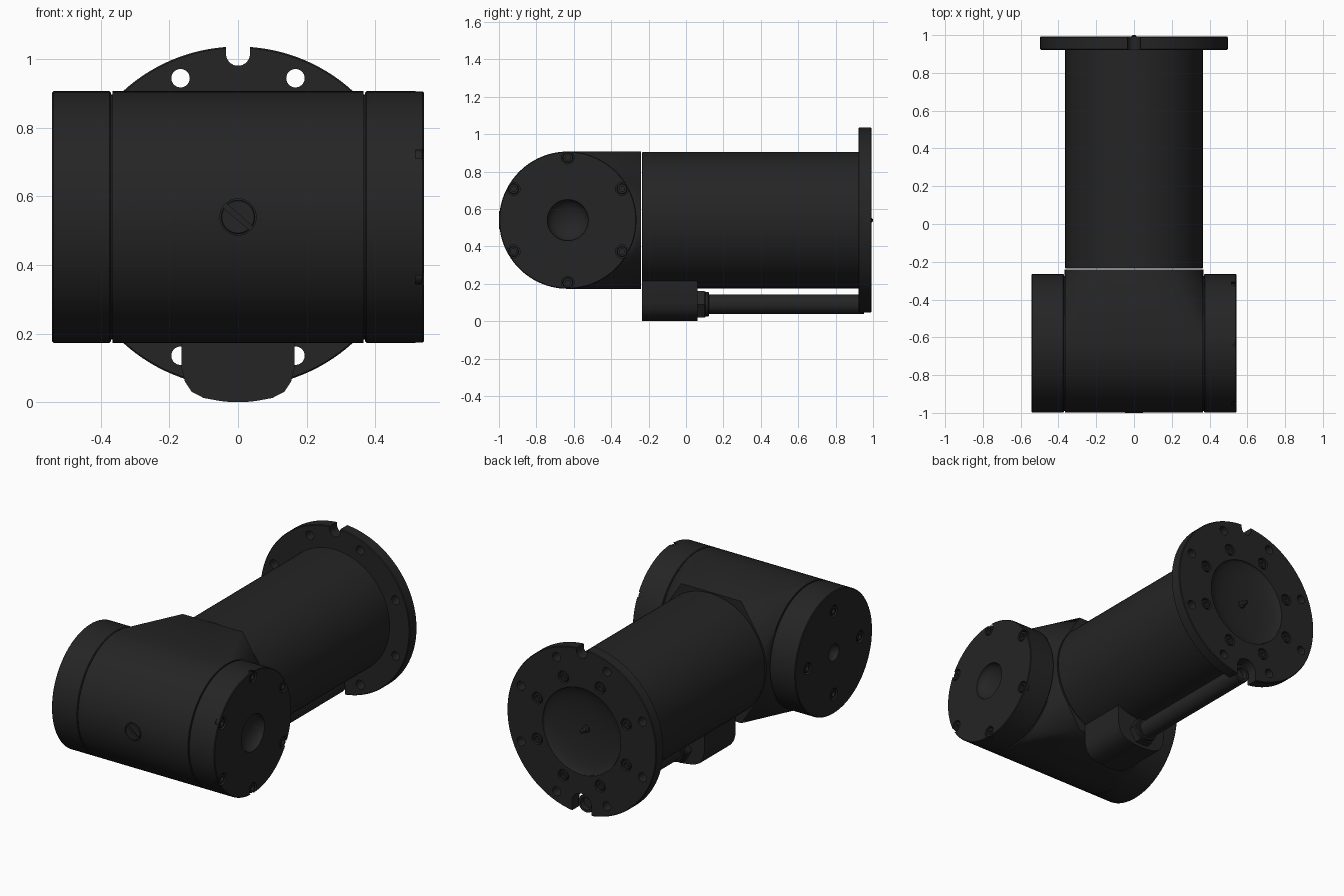
import bpy, bmesh
from math import sin, cos, pi, radians
from mathutils import Vector

if "Cube" in bpy.data.objects:
    bpy.data.objects.remove(bpy.data.objects["Cube"])

ZC = 0.54      # height of both main axes
YC = -0.632    # cross cylinder axis
R = 0.367
X, Y = Vector((1, 0, 0)), Vector((0, 1, 0))

black = bpy.data.materials.new("black_anodised")
black.diffuse_color = (0.018, 0.018, 0.018, 1)
black.use_nodes = True
black.node_tree.nodes["Principled BSDF"].inputs["Base Color"].default_value = black.diffuse_color


def finish(name, bm):
    bmesh.ops.recalc_face_normals(bm, faces=bm.faces)
    me = bpy.data.meshes.new(name)
    bm.to_mesh(me)
    bm.free()
    ob = bpy.data.objects.new(name, me)
    bpy.context.collection.objects.link(ob)
    me.materials.append(black)
    return ob


def smooth(ob):
    bpy.ops.object.select_all(action='DESELECT')
    ob.select_set(True)
    bpy.context.view_layer.objects.active = ob
    bpy.ops.object.shade_smooth_by_angle(angle=radians(30))
    return ob


def add_lathe(bm, profile, origin, axis, n=96):
    """Closed solid of revolution: profile is (radius, distance along axis)."""
    rot = Vector((0, 0, 1)).rotation_difference(axis)
    rings = []
    for r, t in profile:
        count = 1 if r == 0 else n
        rings.append([bm.verts.new(Vector(origin) + rot @ Vector(
            (r * cos(2 * pi * i / n), r * sin(2 * pi * i / n), t))) for i in range(count)])
    for a, b in zip(rings, rings[1:]):
        for i in range(n):
            j = (i + 1) % n
            if len(a) == 1:
                bm.faces.new((a[0], b[i], b[j]))
            elif len(b) == 1:
                bm.faces.new((a[i], b[0], a[j]))
            else:
                bm.faces.new((a[i], b[i], b[j], a[j]))
    for ring in (rings[0], rings[-1]):
        if len(ring) > 1:
            bm.faces.new(ring)


def lathe(name, profile, origin, axis, n=96):
    bm = bmesh.new()
    add_lathe(bm, profile, origin, axis, n)
    return smooth(finish(name, bm))


def lathes(name, profile, places, axis, n=24):
    bm = bmesh.new()
    for p in places:
        add_lathe(bm, profile, p, axis, n)
    return smooth(finish(name, bm))


def hull(name, points):
    bm = bmesh.new()
    for p in points:
        bm.verts.new(p)
    out = bmesh.ops.convex_hull(bm, input=bm.verts[:])
    bmesh.ops.delete(bm, geom=[v for v in bm.verts if not v.link_faces], context='VERTS')
    bmesh.ops.dissolve_limit(bm, angle_limit=radians(0.5), verts=bm.verts[:], edges=bm.edges[:])
    return smooth(finish(name, bm))


def cut(ob, *cutters):
    bpy.context.view_layer.objects.active = ob
    for c in cutters:
        m = ob.modifiers.new("cut", 'BOOLEAN')
        m.operation, m.solver, m.object = 'DIFFERENCE', 'EXACT', c
        bpy.ops.object.modifier_apply(modifier=m.name)
        bpy.data.objects.remove(c)
    smooth(ob)


def circle(r, cu, cv, n=64):
    return [(cu + r * cos(2 * pi * i / n), cv + r * sin(2 * pi * i / n)) for i in range(n)]


def rod(r, a, b, bev=0.004):
    return [(r - bev, a), (r, a + bev), (r, b - bev), (r - bev, b)]


def dish(r, depth):
    """Cutter for a shallow rounded recess, opening at t = 0."""
    return [(0, -depth)] + [(r * sin(k * pi / 16), -depth * cos(k * pi / 16))
                            for k in range(1, 8)] + [(r, 0), (r, 0.03)]


HOLE = [(0.035, -0.025), (0.035, 0.02)]
HEAD = [(0.028, -0.03), (0.028, -0.006), (0.025, -0.003), (0.014, -0.003), (0.014, -0.018)]

# Cross housing: cylinder along x blended into the neck with chamfered corners
pts = [(x, y, z) for x in (-0.366, 0.366) for y, z in circle(R, YC, ZC, 96)]
pts += [(x, -0.24, z) for x, z in circle(R, 0, ZC, 96)]
pts += [(sx * 0.2, -0.24, ZC + sz * R) for sx in (-1, 1) for sz in (-1, 1)]
housing = hull("cross_housing", pts)

# Inner core showing in the seams
lathe("seam_core", rod(0.357, -0.39, 0.39), (0, YC, ZC), X)

# End caps with recess and screws
for side, name, r, d, n, rs in ((1, "right", 0.11, 0.06, 6, 0.335), (-1, "left", 0.05, 0.04, 4, 0.25)):
    axis = X * side
    cap = lathe(name + "_end_cap", rod(R, 0.371, 0.542), (0, YC, ZC), axis)
    spots = [(side * 0.542, YC + rs * cos(pi / 2 + 2 * pi * k / n), ZC + rs * sin(pi / 2 + 2 * pi * k / n))
             for k in range(n)]
    cut(cap, lathe("cutter", dish(r, d), (side * 0.542, YC, ZC), axis, 48),
        lathes("cutter", HOLE, spots, axis))
    lathes(name + "_cap_screws", HEAD, spots, axis)

# Slotted plug on the front
plug = lathe("front_plug", rod(0.049, 0, 0.03, 0.002), (0, -0.97, ZC), -Y, 48)
d, w = Vector((0.7, 0, -0.6)) * 0.08, Vector((0.6, 0, 0.7)) * 0.008
cut(plug, hull("cutter", [Vector((0, y, ZC)) + d * a + w * b
                          for y in (-1.02, -0.985) for a in (-1, 1) for b in (-1, 1)]))
cut(housing, lathe("cutter", [(0.053, 0), (0.053, 0.06)], (0, -0.98, ZC), -Y, 48))

# Main tube
lathe("main_tube", rod(0.365, -0.236, 0.925), (0, 0, ZC), Y)

# Flange with bolt holes, screw recesses, central dish and two edge notches
flange = lathe("flange", rod(0.497, 0.922, 0.992), (0, 0, ZC), Y, 128)


def ring(r, y):
    return [(r * cos(pi / 8 + k * pi / 4), y, ZC + r * sin(pi / 8 + k * pi / 4)) for k in range(8)]


def notch(r, zc, z_end):
    prof = circle(r, 0, zc, 32) + [(-r, z_end), (r, z_end)]
    return hull("cutter", [(x, y, z) for y in (0.88, 1.03) for x, z in prof])


cut(flange,
    lathes("cutter", [(0.027, 0.88), (0.027, 1.03)], ring(0.438, 0), Y),
    lathes("cutter", HOLE, ring(0.32, 0.992), Y),
    lathe("cutter", dish(0.26, 0.045), (0, 0.992, ZC), Y),
    notch(0.035, 1.016, 1.2), notch(0.066, 0.1, -0.1))
lathes("flange_screws", HEAD, ring(0.32, 0.992), Y)

# Centre pin in the dish
lathe("centre_pin", [(0.022, 0.93), (0.022, 0.958), (0.012, 0.962), (0.012, 0.994), (0.006, 1.0)],
      (0, 0, ZC), Y, 24)

# Cable bracket under the tube
half = [(0.165, 0.26), (0.165, 0.10), (0.155, 0.06), (0.135, 0.03), (0.10, 0.012), (0.05, 0.003), (0.02, 0)]
hull("cable_bracket", [(s * x, y, z) for y in (-0.236, 0.062) for x, z in half for s in (-1, 1)])

# Gland nut and cable conduit
lathe("gland_nut", rod(0.082, 0.05, 0.105, 0.006), (0, 0, 0.09), Y, 6)
lathe("gland_collar", rod(0.066, 0.05, 0.122), (0, 0, 0.09), Y, 48)
lathe("conduit", [(0.053, 0.06), (0.053, 0.948), (0.05, 0.952), (0.036, 0.952), (0.036, 0.92)],
      (0, 0, 0.09), Y, 48)
